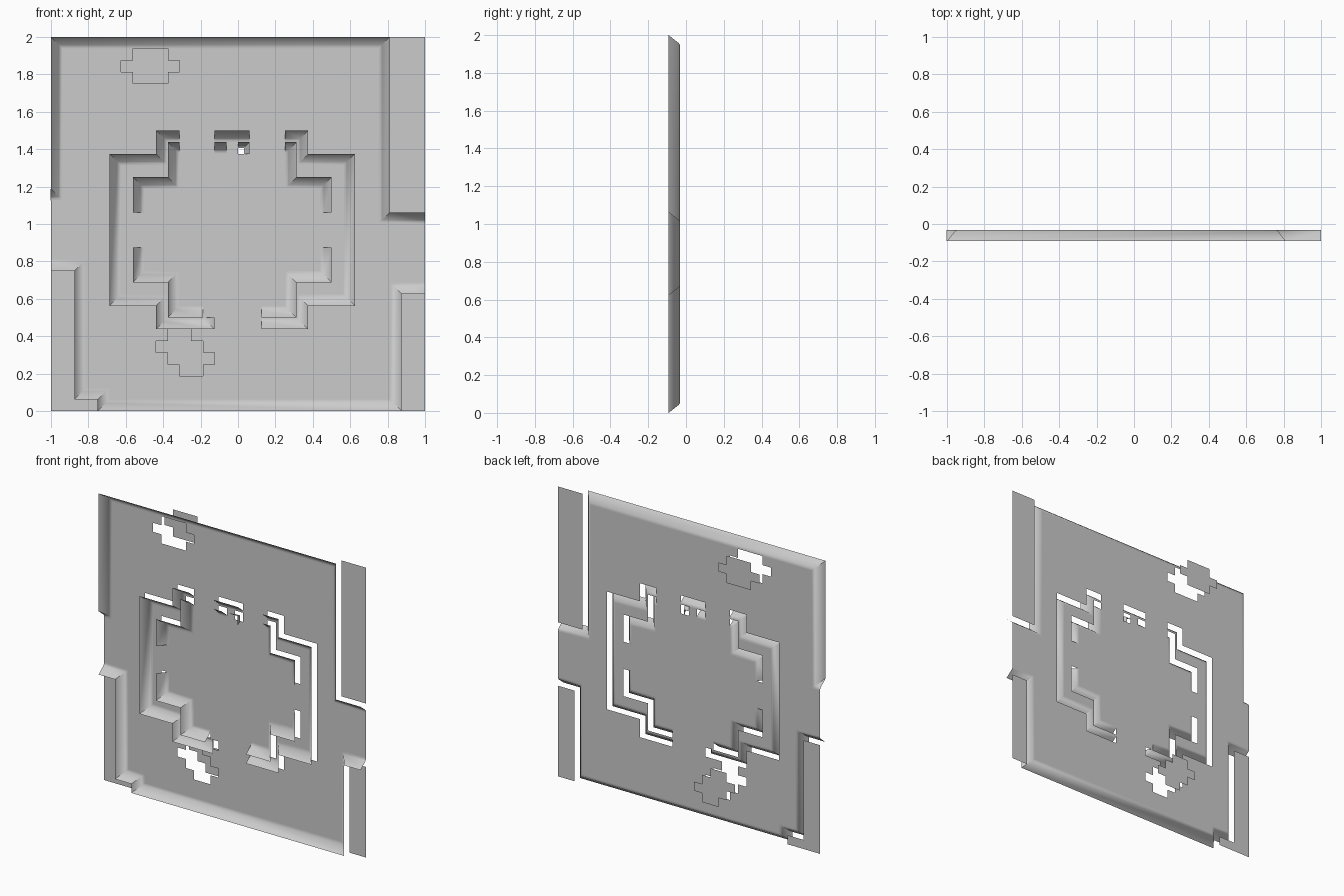
import bpy
import bmesh

CELLS = 32
UNIT = 2 / CELLS            # one grid cell
FRONT, FLOOR, BACK = -0.092, -0.033, 0.092
# Ridge cross-section: (inward offset, depth)
RIDGE = [(0, FRONT), (0.042, -0.039), (0.051, FLOOR), (UNIT, FLOOR)]

if "Cube" in bpy.data.objects:
    bpy.data.objects.remove(bpy.data.objects["Cube"], do_unlink=True)

grey = bpy.data.materials.new("plain_grey")
grey.use_nodes = True
colour = (0.6, 0.6, 0.6, 1)
grey.diffuse_color = colour
grey.node_tree.nodes["Principled BSDF"].inputs["Base Color"].default_value = colour


def finish(bm, name, smooth=False):
    """Clean up, face everything forward and make the object."""
    bmesh.ops.remove_doubles(bm, verts=bm.verts, dist=0.0005)
    bmesh.ops.dissolve_degenerate(bm, edges=bm.edges, dist=0.0005)
    bm.normal_update()
    for face in bm.faces:
        if face.normal.y > 0:
            face.normal_flip()
    mesh = bpy.data.meshes.new(name)
    bm.to_mesh(mesh)
    bm.free()
    mesh.materials.append(grey)
    obj = bpy.data.objects.new(name, mesh)
    bpy.context.collection.objects.link(obj)
    if smooth:
        bpy.ops.object.select_all(action="DESELECT")
        obj.select_set(True)
        bpy.context.view_layer.objects.active = obj
        bpy.ops.object.shade_smooth_by_angle(angle=0.95)
    return obj


def add_face(bm, points):
    bm.faces.new([bm.verts.new(p) for p in points])


def offset_path(path, width):
    """Shift a square-cornered path to its right, with mitred corners."""
    normals = []
    for (ax, az), (bx, bz) in zip(path, path[1:]):
        length = abs(bx - ax) + abs(bz - az)
        normals.append(((bz - az) / length, (ax - bx) / length))
    result = []
    for i, (x, z) in enumerate(path):
        near = normals[max(i - 1, 0):i + 1]
        result.append((x + width * sum(n[0] for n in near),
                       z + width * sum(n[1] for n in near)))
    return result


def ridge(bm, grid_path, removed, scale=1):
    """Sweep the ridge along a path and note the floor cells it replaces."""
    path = [(x * UNIT - 1, z * UNIT) for x, z in grid_path]
    rows = [[(x, y, z) for x, z in offset_path(path, off * scale)] for off, y in RIDGE]
    for low, high in zip(rows, rows[1:]):
        for i in range(len(path) - 1):
            add_face(bm, (low[i], low[i + 1], high[i + 1], high[i]))
    inner = offset_path(grid_path, 1)
    for i in range(len(path) - 1):
        corners = [*grid_path[i:i + 2], *inner[i:i + 2]]
        xs, zs = [c[0] for c in corners], [c[1] for c in corners]
        for x in range(CELLS):
            for z in range(CELLS):
                if min(xs) < x + 0.5 < max(xs) and min(zs) < z + 0.5 < max(zs):
                    removed.add((x, z))


def mirrored(path):
    return [(CELLS - 1 - x, z) for x, z in reversed(path)]


# Paths in grid cells, clockwise, with the recess on the right
border = [
    [(-0.02, 19), (0, 19), (0, 32), (29, 32), (29, 17), (32, 17)],
    [(32, 10), (30, 10), (30, 0), (4, 0), (4, 1), (2, 1), (2, 12), (0, 12)],
]
outer = [(9, 7), (9, 9), (5, 9), (5, 22), (9, 22), (9, 24), (11, 24)]
inner_low = [(13, 8), (6, 8), (6, 11), (7, 11)]
inner_low = [(13, 8), (10, 8), (10, 11), (7, 11), (7, 14)]
inner_high = [(7, 17), (7, 20), (10, 20), (10, 23), (11, 23)]
top_pieces = [[(14, 24), (17, 24)], [(14, 23), (15, 23)]]

removed = set()

# Raised rim around the plate
bm = bmesh.new()
for path in border:
    ridge(bm, path, removed)
finish(bm, "border_ridge", True)

# Outer cross-shaped ridge
bm = bmesh.new()
ridge(bm, [(14, 8), (14, 7)] + outer, removed)
ridge(bm, mirrored([(13, 7)] + outer), removed)
finish(bm, "outer_cross_ridge", True)

# Broken inner ridge
bm = bmesh.new()
for path in (inner_low, inner_high):
    ridge(bm, path, removed)
    ridge(bm, mirrored(path), removed)
finish(bm, "inner_cross_ridge", True)

# Small top pieces, the last one leaving an open notch
bm = bmesh.new()
for path in top_pieces:
    ridge(bm, path, removed)
ridge(bm, [(16, 23), (17, 23), (17, 22)], removed, 0.5)
finish(bm, "top_ridge_pieces", True)

# Stepped patches set behind the plate: (row, first column, last column)
patches = {
    "upper_patch": [(30, 7, 10), (29, 6, 11), (28, 7, 10)],
    "lower_patch": [(6, 10, 12), (5, 9, 13), (4, 10, 14), (3, 11, 13)],
}


def cell_sheet(name, cells, depth):
    bm = bmesh.new()
    for x, z in sorted(cells):
        add_face(bm, [((x + i) * UNIT - 1, depth, (z + j) * UNIT)
                      for i, j in ((0, 0), (1, 0), (1, 1), (0, 1))])
    return finish(bm, name)


for name, rows in patches.items():
    cells = {(x, z) for z, start, end in rows for x in range(start, end)}
    removed |= cells
    cell_sheet(name, cells, BACK)

# Flat floor with the ridges and patches left out
floor = {(x, z) for x in range(CELLS) for z in range(CELLS)} - removed
cell_sheet("floor_plate", floor, FLOOR)
